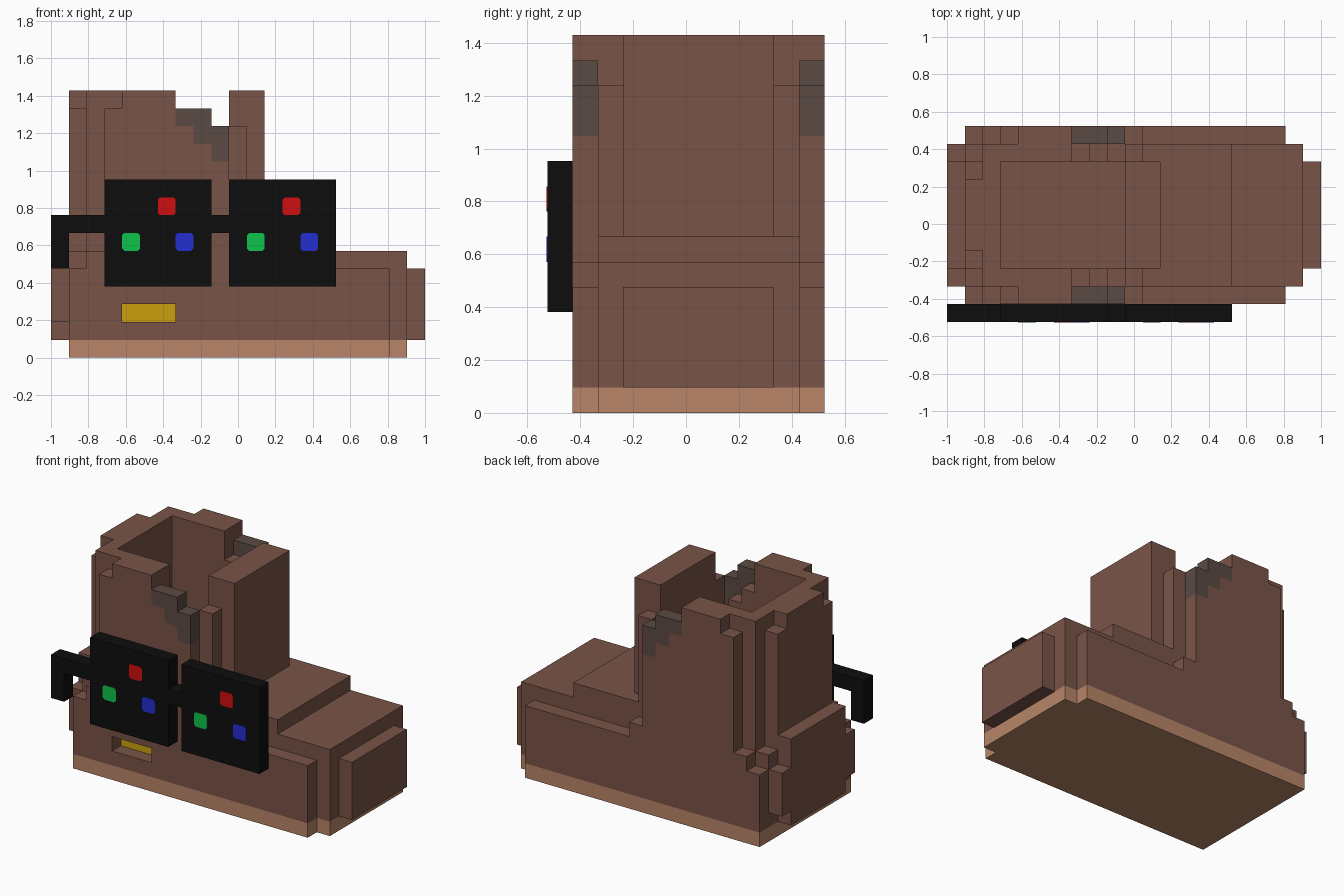
import bpy, bmesh

if "Cube" in bpy.data.objects:
    bpy.data.objects.remove(bpy.data.objects["Cube"])

U = 2 / 21            # one block of the grid
OX, OY = -1.0, -5.5 * U


def material(name, rgb):
    lin = [(c / 255 / 12.92) if c < 11 else ((c / 255 + 0.055) / 1.055) ** 2.4 for c in rgb]
    m = bpy.data.materials.new(name)
    m.diffuse_color = (*lin, 1)
    m.use_nodes = True
    m.node_tree.nodes["Principled BSDF"].inputs["Base Color"].default_value = m.diffuse_color
    return m


LEATHER = material("brown leather", (121, 84, 72))
WORN = material("grey worn leather", (91, 74, 67))
TAN = material("tan sole", (184, 134, 103))
BLACK = material("black frame", (13, 13, 13))
GOLD = material("gold", (204, 160, 15))
RED = material("red", (208, 14, 14))
GREEN = material("green", (14, 195, 75))
BLUE = material("blue", (36, 46, 208))


def cells(*boxes, mirror=False):
    """Grid cells filled by boxes (x0, x1, y0, y1, z0, z1), optionally mirrored across the shoe."""
    out = set()
    for x0, x1, y0, y1, z0, z1 in boxes:
        for i in range(x0, x1):
            for j in range(y0, y1):
                for k in range(z0, z1):
                    out.add((i, j, k))
                    if mirror:
                        out.add((i, 11 - j, k))
    return out


def skin(name, solid, mat, others=frozenset()):
    """Mesh the outer faces of a set of cells, leaving out faces hidden by neighbours."""
    bm = bmesh.new()
    verts = {}

    def vert(p):
        if p not in verts:
            verts[p] = bm.verts.new((OX + p[0] * U, OY + p[1] * U, p[2] * U))
        return verts[p]

    for c in sorted(solid):
        for a in range(3):
            b, d = (a + 1) % 3, (a + 2) % 3
            for s in (0, 1):
                n = list(c)
                n[a] += 2 * s - 1
                if tuple(n) in solid or tuple(n) in others:
                    continue
                quad = []
                for u, v in ((0, 0), (1, 0), (1, 1), (0, 1)):
                    p = list(c)
                    p[a] += s
                    p[b] += u
                    p[d] += v
                    quad.append(vert(tuple(p)))
                bm.faces.new(quad if s else quad[::-1])
    me = bpy.data.meshes.new(name)
    bm.to_mesh(me)
    bm.free()
    me.materials.append(mat)
    ob = bpy.data.objects.new(name, me)
    bpy.context.collection.objects.link(ob)
    return ob


def plate(name, x0, x1, z0, z1, y, mat, corner=0.012, thick=0.004):
    """Thin front-facing plate with clipped corners; y is the surface it sits on."""
    x0, x1, z0, z1 = OX + x0 * U, OX + x1 * U, z0 * U, z1 * U
    c = corner
    ring = [(x0 + c, z0), (x1 - c, z0), (x1, z0 + c), (x1, z1 - c),
            (x1 - c, z1), (x0 + c, z1), (x0, z1 - c), (x0, z0 + c)]
    bm = bmesh.new()
    f = bm.faces.new([bm.verts.new((x, y - thick, z)) for x, z in ring])
    ext = bmesh.ops.extrude_face_region(bm, geom=[f])
    for v in ext["geom"]:
        if isinstance(v, bmesh.types.BMVert):
            v.co.y += thick
    bmesh.ops.recalc_face_normals(bm, faces=bm.faces)
    me = bpy.data.meshes.new(name)
    bm.to_mesh(me)
    bm.free()
    me.materials.append(mat)
    bpy.context.collection.objects.link(bpy.data.objects.new(name, me))


# Sole
sole = cells((1, 19, 1, 11, 0, 1), (1, 20, 2, 10, 0, 1))

# Forefoot: body, instep step, toe cap and low side rims
forefoot = cells((10, 20, 2, 10, 1, 6), (10, 16, 2, 10, 6, 7), (20, 21, 3, 9, 1, 5))
forefoot |= cells((10, 11, 1, 2, 1, 6), (11, 19, 1, 2, 1, 5), mirror=True)

# Ankle: side walls outside and inside, with stepped front edges
ankle = cells((1, 2, 1, 2, 1, 5), (2, 3, 1, 2, 1, 6), (3, 4, 1, 2, 1, 14),
              (4, 7, 1, 2, 1, 15), (7, 8, 1, 2, 1, 13), (8, 9, 1, 2, 1, 12),
              (9, 10, 1, 2, 1, 11),
              (1, 2, 2, 3, 1, 6), (2, 7, 2, 3, 1, 15), (7, 8, 2, 3, 1, 13),
              (8, 9, 2, 3, 1, 12), (9, 10, 2, 3, 1, 11), (10, 11, 2, 3, 7, 13),
              (1, 2, 3, 4, 1, 14), (2, 3, 3, 4, 1, 15), mirror=True)
ankle |= cells((1, 3, 4, 8, 1, 15))
# Heel counter
heel = cells((0, 1, 3, 9, 1, 7)) | cells((0, 1, 2, 3, 2, 5), mirror=True)
# Insole
insole = cells((3, 10, 3, 9, 1, 2))
# Pocket for the buckle
ankle -= cells((4, 7, 1, 2, 2, 3))

# Tongue
tongue = cells((10, 12, 3, 9, 7, 15))

# Worn stepped patches at both sides of the opening
worn = cells((7, 9, 1, 2, 13, 14), (8, 10, 1, 2, 12, 13), (9, 10, 1, 2, 11, 12), mirror=True)

upper = forefoot | ankle | heel | insole | tongue
skin("sole", sole, TAN, upper)
skin("upper", upper - tongue, LEATHER, sole | worn | tongue)
skin("tongue", tongue, LEATHER, upper)
skin("worn_patches", worn, WORN, upper)
plate("buckle", 4, 7, 2, 3, OY + 2 * U, GOLD, corner=0.001)

# Glasses: two square lenses, bridge and bent arm
glasses = cells((3, 9, 0, 1, 4, 10), (10, 16, 0, 1, 4, 10), (9, 10, 0, 1, 7, 8),
                (0, 3, 0, 1, 7, 8), (0, 1, 0, 1, 5, 7))
skin("glasses_frame", glasses, BLACK)

# Coloured dots on each lens
for side, x in (("left", 3), ("right", 10)):
    for label, dx, z, mat in (("red", 3, 8, RED), ("green", 1, 6, GREEN), ("blue", 4, 6, BLUE)):
        plate(f"{side}_lens_{label}_dot", x + dx - 0.15 + 0.15, x + dx + 1, z, z + 1, OY, mat)
